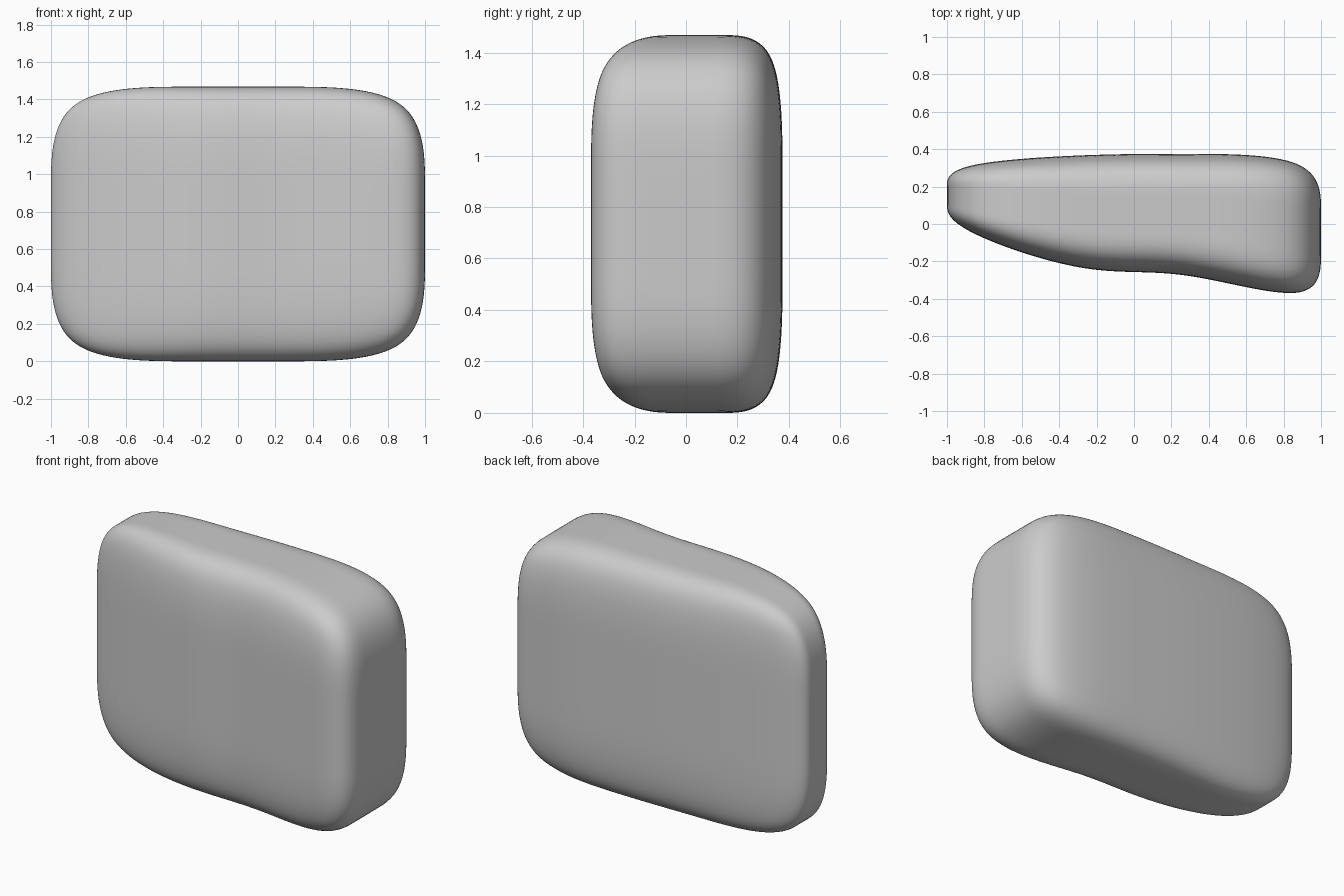
import bpy, bmesh

if "Cube" in bpy.data.objects:
    bpy.data.objects.remove(bpy.data.objects["Cube"])

HEIGHT = 1.468
INNER = 0.22                       # inner loop position, as a fraction of half-size
FRACTIONS = [0, (1 - INNER) / 2, (1 + INNER) / 2, 1]

# Plan profile at each column: front and back depth, left to right
FRONT = [-0.021, -0.29, -0.225, -0.461]
BACK = [0.327, 0.375, 0.375, 0.376]


def cage_point(i, j, k):
    y = FRONT[i] + (BACK[i] - FRONT[i]) * FRACTIONS[j]
    return (2 * FRACTIONS[i] - 1, y, HEIGHT * FRACTIONS[k])


# Box cage, three cells along every axis
bm = bmesh.new()
verts = {}


def vert(index):
    if index not in verts:
        verts[index] = bm.verts.new(cage_point(*index))
    return verts[index]


for axis in range(3):
    for side in (0, 3):
        for a in range(3):
            for b in range(3):
                quad = []
                for da, db in ((0, 0), (1, 0), (1, 1), (0, 1)):
                    index = [a + da, b + db]
                    index.insert(axis, side)
                    quad.append(vert(tuple(index)))
                bm.faces.new(quad)
bmesh.ops.recalc_face_normals(bm, faces=bm.faces[:])

# Rounded cushion body
mesh = bpy.data.meshes.new("cushion_body")
bm.to_mesh(mesh)
bm.free()
mesh.shade_smooth()
body = bpy.data.objects.new("cushion_body", mesh)
bpy.context.collection.objects.link(body)
subdivision = body.modifiers.new("rounding", 'SUBSURF')
subdivision.levels = subdivision.render_levels = 4
